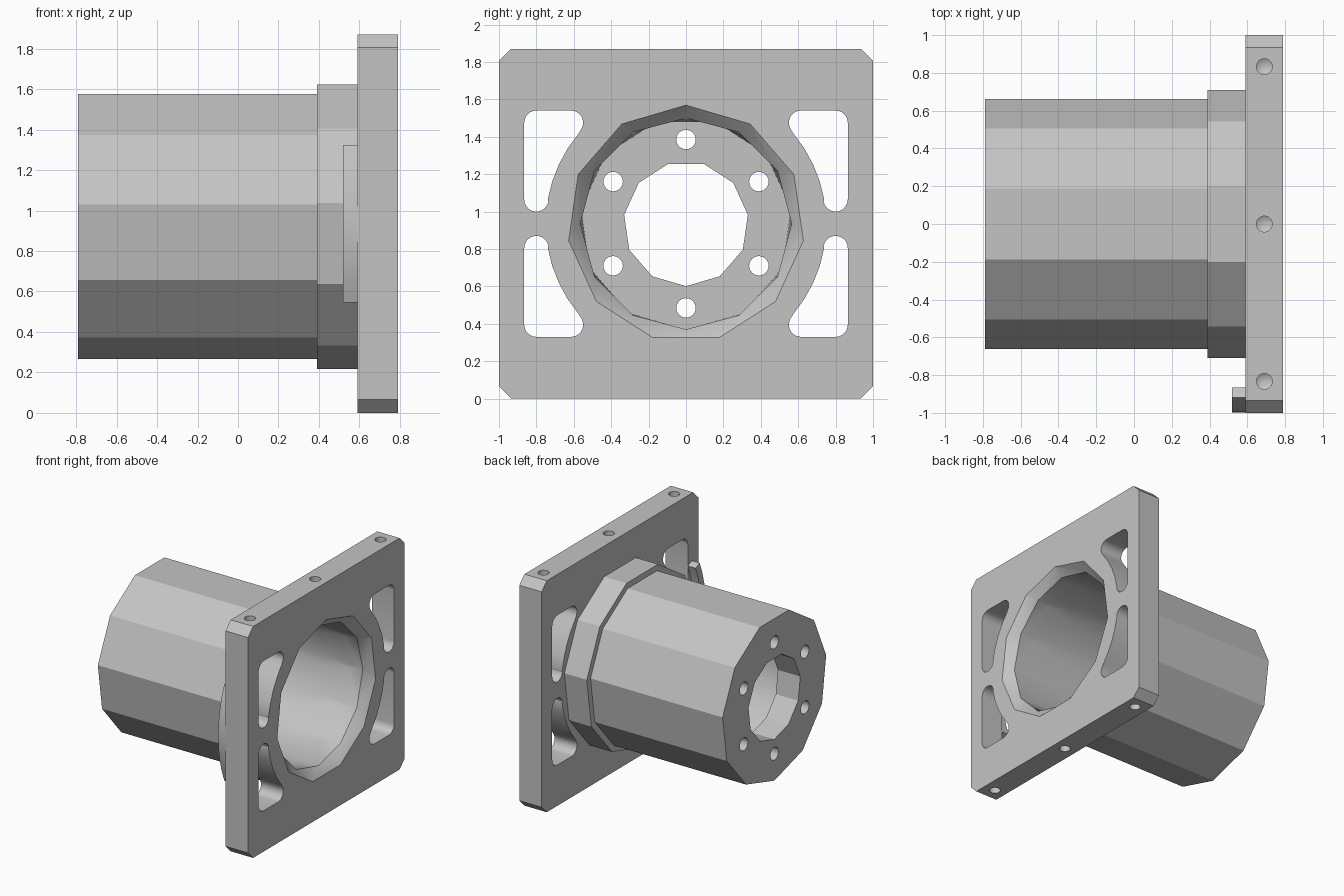
import bpy, bmesh
from math import sin, cos, pi, radians

if "Cube" in bpy.data.objects:
    bpy.data.objects.remove(bpy.data.objects["Cube"])

MID = 0.935                                   # height of the bore axis
BACK, STEP, REAR, FRONT = -0.79, 0.39, 0.59, 0.79   # stations along x

grey = bpy.data.materials.new("machined_grey")
grey.use_nodes = True
grey.diffuse_color = (0.55, 0.55, 0.55, 1)
grey.node_tree.nodes["Principled BSDF"].inputs["Base Color"].default_value = (0.55, 0.55, 0.55, 1)


def finish(name, bm):
    bmesh.ops.recalc_face_normals(bm, faces=bm.faces)
    mesh = bpy.data.meshes.new(name)
    bm.to_mesh(mesh)
    bm.free()
    mesh.materials.append(grey)
    obj = bpy.data.objects.new(name, mesh)
    bpy.context.collection.objects.link(obj)
    return obj


def arc(cy, cz, r, a0, a1, steps):
    """Points (y, z) along an arc, in degrees from +y towards +z."""
    angles = [radians(a0 + (a1 - a0) * i / steps) for i in range(steps + 1)]
    return [(cy + r * cos(a), cz + r * sin(a)) for a in angles]


def ngon(n, r, first=-90, cy=0, cz=MID):
    return arc(cy, cz, r, first, first + 360, n)[:-1]


def prism(name, outline, x0, x1):
    """Extrude a (y, z) outline along x."""
    bm = bmesh.new()
    face = bm.faces.new([bm.verts.new((x0, y, z)) for y, z in outline])
    new = bmesh.ops.extrude_face_region(bm, geom=[face])["geom"]
    bmesh.ops.translate(bm, vec=(x1 - x0, 0, 0),
                        verts=[v for v in new if isinstance(v, bmesh.types.BMVert)])
    return finish(name, bm)


def hull(name, points):
    bm = bmesh.new()
    for p in points:
        bm.verts.new(p)
    bmesh.ops.convex_hull(bm, input=bm.verts)
    bmesh.ops.dissolve_limit(bm, angle_limit=radians(0.1), verts=bm.verts, edges=bm.edges)
    return finish(name, bm)


def at(x, outline):
    return [(x, y, z) for y, z in outline]


def cut(obj, cutters):
    for c in cutters:
        c.hide_render = True
        mod = obj.modifiers.new(c.name, 'BOOLEAN')
        mod.operation = 'DIFFERENCE'
        mod.solver = 'EXACT'
        mod.object = c
    graph = bpy.context.evaluated_depsgraph_get()
    mesh = bpy.data.meshes.new_from_object(obj.evaluated_get(graph))
    obj.modifiers.clear()
    obj.data = mesh


# Bore and its countersunk mouth
bore = hull("bore_cutter", at(0.72, ngon(12, 0.565)) + at(BACK + 0.2, ngon(11, 0.567)))
mouth = hull("mouth_cutter", at(0.70, ngon(12, 0.53)) + at(0.72, ngon(12, 0.565))
             + at(FRONT, ngon(11, 0.634, 90)) + at(FRONT + 0.1, ngon(11, 0.634, 90)))

# End wall opening and bolt circle
end_holes = [prism("opening_cutter", ngon(11, 0.334), BACK - 0.1, BACK + 0.3)]
for y, z in ngon(6, 0.45):
    end_holes.append(prism("bolt_cutter", ngon(24, 0.052, 0, y, z), BACK - 0.1, BACK + 0.3))

# Plate windows: one rounded outline mirrored to four corners
window = (arc(0.80, 0.54, 0.065, 0, 90, 6) + arc(0.615, 0.54, 0.065, 90, 210, 8)
          + arc(0, 0, 0.75, 40, 10, 4) + arc(0.80, 0.13, 0.065, 190, 360, 10))
windows = [prism("window_cutter", [(sy * y, MID + sz * z) for y, z in window],
                 REAR - 0.1, FRONT + 0.1) for sy in (-1, 1) for sz in (-1, 1)]

# Drilled holes with pointed ends in the top and bottom edges
drills = []
for side in (-1, 1):
    for y in (-0.833, 0, 0.833):
        pts = [(0.69 + dx, y + dy, MID + side * h)
               for h in (1.0, 0.80) for dx, dy in ngon(20, 0.042, 0, 0, 0)]
        drills.append(hull("drill_cutter", pts + [(0.69, y, MID + side * 0.775)]))

# Square mounting plate with chamfered corners
c = 0.065
corner = [(1, MID - c), (1 - c, MID)]
outline = []
for sy, sz in ((1, 1), (-1, 1), (-1, -1), (1, -1)):
    pts = [(sy * y, MID + sz * h) for y, h in corner]
    outline += pts if sy * sz > 0 else pts[::-1]
plate = prism("mounting_plate", outline, REAR, FRONT)
cut(plate, [bore, mouth] + windows + drills)

# Collar and tube
collar = prism("collar", ngon(11, 0.717), STEP, REAR)
cut(collar, [bore])
tube = prism("tube", ngon(11, 0.668), BACK, STEP)
cut(tube, [bore] + end_holes)

# Curved lip on the rear of the plate
lip = prism("curved_lip", arc(0, MID, 0.997, 157, 203, 8) + arc(0, MID, 0.94, 203, 157, 8),
            0.52, REAR)

for helper in [bore, mouth] + end_holes + windows + drills:
    bpy.data.objects.remove(helper)

# Smooth the bore and rounded corners, keep the facets crisp
bpy.ops.object.select_all(action='DESELECT')
for obj in (plate, collar, tube, lip):
    obj.select_set(True)
bpy.context.view_layer.objects.active = plate
bpy.ops.object.shade_smooth_by_angle(angle=radians(30.5))
